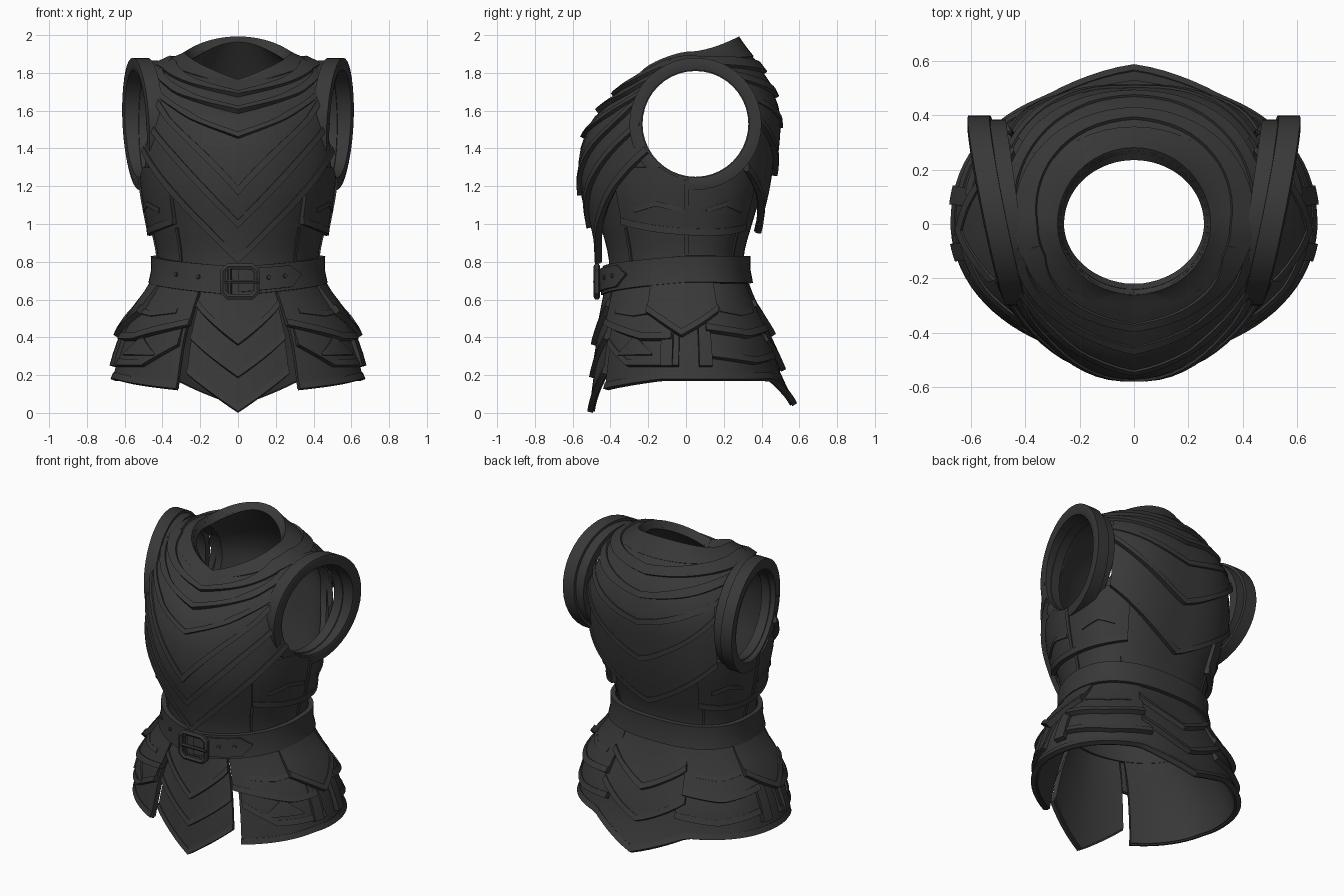
import bpy, bmesh, math
from mathutils import Vector

if "Cube" in bpy.data.objects:
    bpy.data.objects.remove(bpy.data.objects["Cube"])

mat = bpy.data.materials.new("dark_grey_leather")
mat.use_nodes = True
GREY = (0.04, 0.04, 0.041, 1)
mat.diffuse_color = GREY
bsdf = next(n for n in mat.node_tree.nodes if n.type == 'BSDF_PRINCIPLED')
bsdf.inputs["Base Color"].default_value = GREY

# Body rings: height, half width, front depth, back depth, front drop, back drop, back roundness
RINGS = [(0, .70, .50, .59, 0, 0, .95), (.2, .655, .475, .50, 0, 0, .9), (.35, .61, .455, .45, 0, 0, .88),
         (.5, .54, .43, .38, 0, 0, .85), (.68, .44, .41, .32, 0, 0, .8), (.82, .425, .41, .305, 0, 0, .8),
         (1.0, .46, .455, .35, 0, 0, .8), (1.2, .495, .508, .41, 0, 0, .78), (1.4, .505, .508, .45, 0, 0, .76),
         (1.6, .50, .455, .47, -.06, -.02, .78), (1.74, .475, .37, .43, -.11, -.02, .86),
         (1.83, .40, .30, .35, -.135, .02, .95), (1.89, .27, .24, .26, -.145, .09, 1)]
TOP = RINGS[-1][0]


def ring(s):
    i = max(k for k in range(len(RINGS) - 1) if RINGS[k][0] <= s or k == 0)
    u = (s - RINGS[i][0]) / (RINGS[i + 1][0] - RINGS[i][0])
    rows = [RINGS[min(max(i + d, 0), len(RINGS) - 1)] for d in (-1, 0, 1, 2)]
    return [b + u * ((c - a) + u * (2 * a - 5 * b + 4 * c - d + u * (3 * (b - c) + d - a))) / 2
            for a, b, c, d in list(zip(*rows))[1:]]


def body(w, s):
    """Point on the body: w is 0 at the front, 1 at the left side, 2 at the back."""
    w = (w + 2) % 4 - 2
    s = min(max(s, 0), TOP)
    a, f, b, df, db, p = ring(s)
    sn, cs = math.sin(w * math.pi / 2), math.cos(w * math.pi / 2)
    if abs(w) <= 1:
        return Vector((a * sn, -f * cs, s + df * (1 - abs(w)) ** 1.25))
    return Vector((math.copysign(a * abs(sn) ** p, sn), b * abs(cs) ** p, s + db * cs * cs))


def normal(w, s):
    s = min(max(s, .01), TOP - .01)
    du = body(w + .02, s) - body(w - .02, s)
    dv = body(w, s + .01) - body(w, s - .01)
    return du.cross(dv).normalized()


def finish(obj, angle=32):
    obj.data.materials.clear()
    obj.data.materials.append(mat)
    bpy.ops.object.select_all(action='DESELECT')
    obj.select_set(True)
    bpy.context.view_layer.objects.active = obj
    bpy.ops.object.shade_smooth_by_angle(angle=math.radians(angle))
    return obj


def mesh_object(name, bm):
    me = bpy.data.meshes.new(name)
    bm.to_mesh(me)
    bm.free()
    obj = bpy.data.objects.new(name, me)
    bpy.context.collection.objects.link(obj)
    return obj


# Arm openings are cut with two cylinders
ARM_Y, ARM_Z = .05, 1.53
cutters = []
for side in (1, -1):
    bm = bmesh.new()
    bmesh.ops.create_cone(bm, cap_ends=True, segments=40, radius1=.295, radius2=.295, depth=.6)
    cut = mesh_object("arm_cutter", bm)
    cut.rotation_euler = (0, math.pi / 2, 0)
    cut.location = (side * .6, ARM_Y, ARM_Z)
    cut.hide_render = True
    cutters.append(cut)


def shell(name, w0, w1, lo, hi, off_lo, off_hi, thick=.03, nu=24, nv=5, cut=False, keel=0):
    """Curved plate lying on the body between two edges."""
    lo_f = lo if callable(lo) else lambda w: lo
    hi_f = hi if callable(hi) else lambda w: hi
    bm = bmesh.new()
    grid = []
    for i in range(nu + 1):
        w = w0 + (w1 - w0) * i / nu
        a = min(lo_f(w), TOP - .02)
        b = max(min(hi_f(w), TOP), a + .01)
        col = []
        for j in range(nv + 1):
            t = j / nv
            s = a + (b - a) * t
            off = off_lo + (off_hi - off_lo) * t + keel * max(0, 1 - abs(w) / .4)
            col.append(bm.verts.new(body(w, s) + normal(w, s) * off))
        grid.append(col)
    for g, h in zip(grid, grid[1:]):
        for j in range(nv):
            bm.faces.new((g[j], h[j], h[j + 1], g[j + 1]))
    bmesh.ops.remove_doubles(bm, verts=bm.verts, dist=.0005)
    obj = mesh_object(name, bm)
    mod = obj.modifiers.new("thickness", 'SOLIDIFY')
    mod.thickness, mod.offset = thick, -1
    if cut:
        for c in cutters:
            mod = obj.modifiers.new("arm_hole", 'BOOLEAN')
            mod.operation, mod.object, mod.solver = 'DIFFERENCE', c, 'EXACT'
    bpy.context.view_layer.update()
    dg = bpy.context.evaluated_depsgraph_get()
    me = bpy.data.meshes.new_from_object(obj.evaluated_get(dg))
    obj.modifiers.clear()
    obj.data = me
    return finish(obj)


def trimmed(name, w0, w1, lo, hi, off_lo, off_hi, rim=.03, **kw):
    """Plate with a raised strip along its lower edge."""
    lo_f = lo if callable(lo) else lambda w: lo
    shell(name, w0, w1, lo, hi, off_lo, off_hi, **kw)
    kw["nv"] = 1
    shell(name + "_trim", w0, w1, lambda w: lo_f(w) - .004, lambda w: lo_f(w) + rim,
          off_lo + .01, off_lo + .005, **kw)


def both(fn, name, w0, w1, lo, hi, *args, **kw):
    """Same plate on the left and right."""
    sym = [(lambda w, e=e: e(abs(w))) if callable(e) else e for e in (lo, hi)]
    fn("left_" + name, w0, w1, *sym, *args, **kw)
    fn("right_" + name, -w1, -w0, *sym, *args, **kw)


# Torso and collar
shell("torso", -2, 2, .62, TOP, 0, 0, nu=64, nv=26, cut=True)
shell("collar", -2, 2, 1.84, TOP, .03, .025, thick=.045, nu=48, nv=3)


# Layered bands around the neck, pointed at front and back
def loop_edge(front, side, back, lift=0):
    def edge(w):
        w = abs(w)
        tip, k = (front, min(1, w / .75)) if w <= 1 else (back, (2 - w) ** .9)
        return tip + (side - tip) * k + lift
    return edge


for n, (f, m, b) in enumerate([(1.76, 1.825, 1.79), (1.64, 1.79, 1.69), (1.46, 1.75, 1.53)]):
    trimmed(f"neck_band_{n + 1}", -2, 2, loop_edge(f, m, b), loop_edge(f, m, b, .2),
            .036, .012, nu=64, cut=True, keel=.02)

# Chest chevrons
for n, tip in enumerate([1.17, 1.0, .8]):
    trimmed(f"chest_chevron_{n + 1}", -.84, .84, lambda w: tip + .76 * abs(w) ** .95,
            lambda w: tip + .76 * abs(w) ** .95 + .38, .038, .01, rim=.04, nu=32, cut=True, keel=.028)

# Back chevrons
for n, tip in enumerate([1.27, .97]):
    trimmed(f"back_chevron_{n + 1}", 1.42, 2.58, lambda w: tip + .55 * abs(w - 2),
            lambda w: tip + .45 + .45 * abs(w - 2), .05, .02, nu=24, cut=True)

# Rib plates below the arms
both(trimmed, "rib_plate", .5, 1.6, lambda w: .95 + .14 * abs(w - 1.15) ** 2, 1.3, .024, .02,
     cut=True)
both(shell, "rib_seam", .99, 1.01, .97, 1.24, .03, .03, thick=.02, nu=2)
for c in (.8, 1.3):
    both(shell, "rib_fold", c - .17, c + .17, lambda w: 1.1 - .2 * abs(w - c),
         lambda w: 1.125 - .2 * abs(w - c), .03, .026, nu=10, nv=1, thick=.02)

# Waist seams
for c in (.5, 1.0, 1.55):
    both(shell, "waist_seam", c - .012, c + .012, .8, .98, .008, .008, thick=.015, nu=2)

# Arm rings: an outer hoop standing off the body and an inner flange on it
for label, x0, lean, rise, r0, r1, half in [("arm_hoop", .5, .2, .05, .285, .35, .04),
                                            ("arm_flange", .455, .14, 0, .28, .335, .03)]:
    for side, word in ((1, "left_"), (-1, "right_")):
        bm = bmesh.new()
        rows = []
        for i in range(40):
            a = i * math.tau / 40
            row = []
            for r, d in ((r0, -half), (r0, half), ((r0 + r1) / 2, half + .008), (r1, half), (r1, -half)):
                y, z = r * math.cos(a), r * math.sin(a)
                row.append(bm.verts.new((side * (x0 + lean * y + rise * z + d), ARM_Y + y, ARM_Z + z)))
            rows.append(row)
        for i in range(40):
            p, q = rows[i], rows[(i + 1) % 40]
            for j in range(5):
                k = (j + 1) % 5
                bm.faces.new((p[j], q[j], q[k], p[k]))
        bmesh.ops.recalc_face_normals(bm, faces=bm.faces)
        finish(mesh_object(word + label, bm))

# Belt with strap end, eyelets and buckle
rise = lambda w: .06 * min(abs(w), 1)
shell("belt", -2, 2, lambda w: .62 + rise(w), lambda w: .775 + rise(w), .036, .036, nu=56, nv=2)
taper = lambda w: .06 * max(0, (w - .4) / .1)
shell("belt_strap_end", 0, .5, lambda w: .635 + rise(w) + taper(w),
      lambda w: .76 + rise(w) - taper(w), .05, .05, thick=.02, nu=15, nv=2)
for w, off in ((.22, .052), (.35, .052), (-.3, .039), (-.5, .039)):
    bm = bmesh.new()
    bmesh.ops.create_cone(bm, cap_ends=True, segments=10, radius1=.013, radius2=.01, depth=.012)
    stud = mesh_object("belt_eyelet", bm)
    s = .7 + rise(w)
    stud.location = body(w, s) + normal(w, s) * off
    stud.rotation_euler = normal(w, s).to_track_quat('Z', 'Y').to_euler()
    finish(stud)


def rod(name, points, radius, cyclic=False):
    cu = bpy.data.curves.new(name, 'CURVE')
    cu.dimensions, cu.bevel_depth, cu.bevel_resolution, cu.use_fill_caps = '3D', radius, 1, True
    sp = cu.splines.new('POLY')
    sp.points.add(len(points) - 1)
    for p, co in zip(sp.points, points):
        p.co = (*co, 1)
    sp.use_cyclic_u = cyclic
    obj = bpy.data.objects.new(name, cu)
    bpy.context.collection.objects.link(obj)
    obj.select_set(True)
    bpy.context.view_layer.objects.active = obj
    bpy.ops.object.convert(target='MESH')
    finish(bpy.context.view_layer.objects.active)


corner = [(1, .7), (.7, 1), (-.7, 1), (-1, .7), (-1, -.7), (-.7, -1), (.7, -1), (1, -.7)]
rod("buckle_frame", [(.01 + .09 * x, -.472, .695 + .08 * z) for x, z in corner], .018, True)
rod("buckle_prong", [(-.07, -.482, .695), (.11, -.482, .695)], .011)
rod("buckle_bar", [(-.045, -.474, .62), (-.045, -.474, .77)], .012)

# Skirt: side panels meeting at a point at the back
hem = lambda w: .13 + .05 * min(1, (w - .32) / .5) - .13 * max(0, (w - 1.7) / .3)
both(trimmed, "skirt_panel", .32, 2, hem, .7, .005, .005, nu=36, nv=8)

# Front and back pointed panels in layers
for n, tip in enumerate([.01, .19, .36]):
    trimmed(f"front_panel_{n + 1}", -.27, .27, lambda w: tip + .75 * abs(w), .68,
            .003 + .014 * n, .004 + .003 * n, nu=12, keel=.01)
for n, tip in enumerate([.22, .4]):
    trimmed(f"back_panel_{n + 1}", 1.72, 2.28, lambda w: tip + .55 * abs(w - 2), .68,
            .03 + .012 * n, .015, nu=12)

# Overlapping hip plates
both(trimmed, "hip_front_lower", .34, .95, lambda w: max(.25, .36 - .5 * (w - .34)), .5, .022, .018, nu=14)
both(trimmed, "hip_front_upper", .29, .9, lambda w: .46 - .08 * min(1, (w - .29) / .4), .68, .042, .018, nu=14)
both(trimmed, "hip_back_lower", 1.1, 1.78, lambda w: .26 + .1 * abs(w - 1.5), .5, .024, .02, nu=14)
both(trimmed, "hip_back_upper", 1.12, 1.74, lambda w: .39 + .1 * abs(w - 1.45), .68, .046, .02, nu=14)
both(shell, "hip_emblem", .48, .76, .3, lambda w: .31 + .09 * max(0, 1 - abs(w - .62) / .14),
     .034, .03, thick=.02, nu=8, nv=2)
for c in (.6, 1.45):
    both(shell, "hip_fold", c - .2, c + .2, lambda w: .5 + .1 * abs(w - c),
         lambda w: .525 + .1 * abs(w - c), .04, .034, nu=10, nv=1, thick=.02)
for c in (.87, 1.11):
    both(shell, "hip_strap", c - .04, c + .04, .24, .55, .042, .042, thick=.03, nu=3)
both(trimmed, "hip_shield", .72, 1.22, lambda w: .39 + .5 * abs(w - .97), .68, .06, .03, nu=12)

for c in cutters:
    bpy.data.objects.remove(c)
